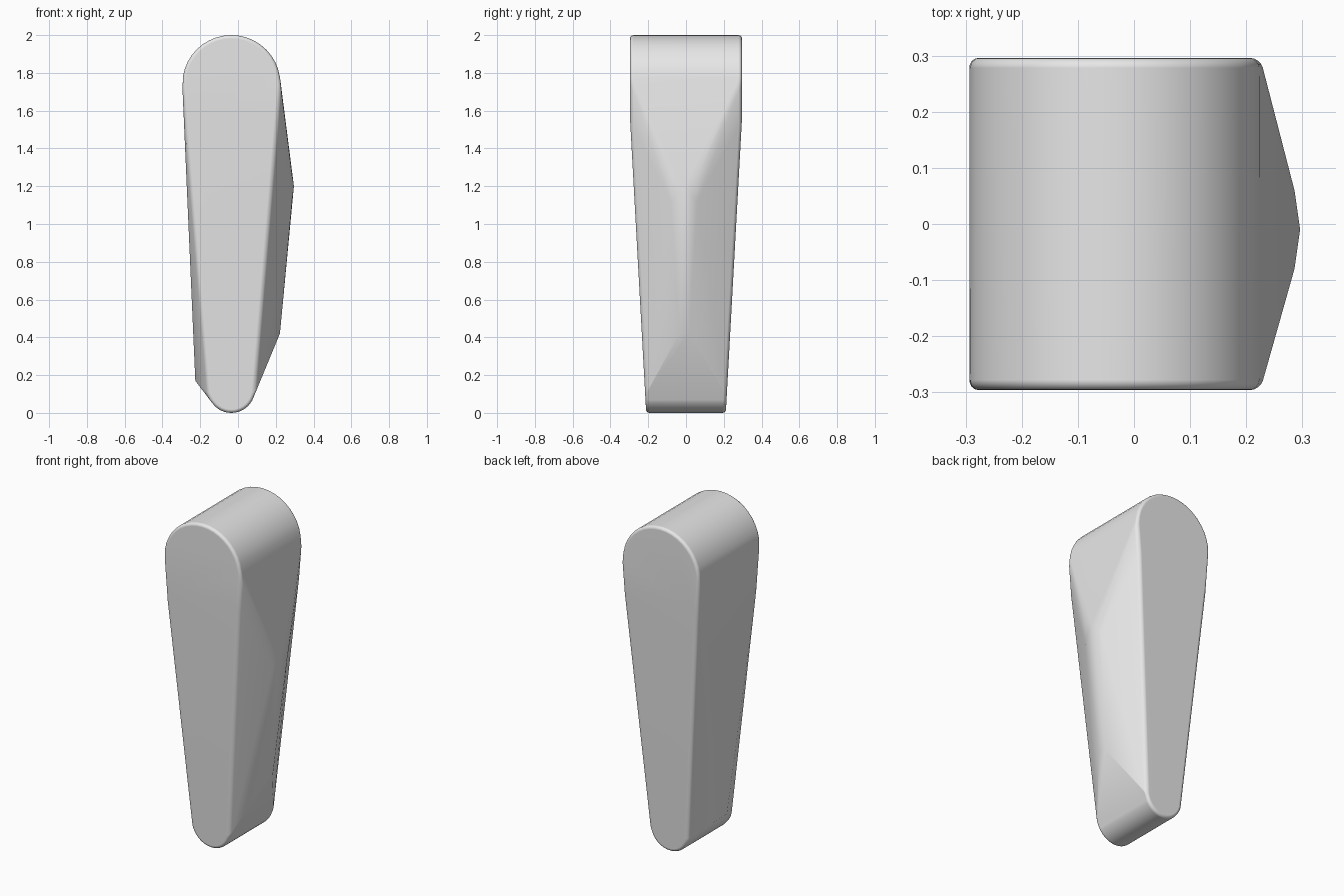
import bpy
import bmesh
from math import sin, cos, pi, radians

cube = bpy.data.objects.get("Cube")
if cube:
    bpy.data.objects.remove(cube, do_unlink=True)

CX = -0.035                    # axis of the rounded end faces
TOP_Z, TOP_R = 1.74, 0.26
LOW_R = 0.125
BEND_Z = 1.55                  # end faces lean inward below this height


def half_depth(z):
    return 0.296 - 0.055 * max(0, BEND_Z - z)


def arc(z, r, start, steps=20):
    return [(CX + r * cos(start + pi * i / steps), z + r * sin(start + pi * i / steps))
            for i in range(steps + 1)]


# Tapered capsule outline, used for both end faces
t = (TOP_Z - BEND_Z) / (TOP_Z - LOW_R)
bend_r = TOP_R + (LOW_R - TOP_R) * t
outline = arc(TOP_Z, TOP_R, 0) + arc(LOW_R, LOW_R, pi)
outline += [(CX + bend_r, BEND_Z), (CX - bend_r, BEND_Z)]
points = [(x, s * half_depth(z), z) for x, z in outline for s in (-1, 1)]

# Ridges swelling from the two long sides: x, half width, z
for x, w, z in [(0.286, 0.07, 1.26), (0.286, 0.07, 1.12),
                (0.222, 0.025, 0.42), (-0.226, 0.06, 0.17)]:
    points += [(x, -0.01 + s * w, z) for s in (-1, 1)]
points.append((0.296, -0.01, 1.2))

# Body skin wrapped around the outlines and ridges
bm = bmesh.new()
for p in points:
    bm.verts.new(p)
hull = bmesh.ops.convex_hull(bm, input=bm.verts)
loose = [v for v in bm.verts if not v.link_faces]
bmesh.ops.delete(bm, geom=loose, context='VERTS')
bmesh.ops.dissolve_limit(bm, angle_limit=radians(0.5), verts=bm.verts, edges=bm.edges)
bmesh.ops.recalc_face_normals(bm, faces=bm.faces)
mesh = bpy.data.meshes.new("body")
bm.to_mesh(mesh)
bm.free()
body = bpy.data.objects.new("body", mesh)
bpy.context.collection.objects.link(body)

# Plain grey material
grey = bpy.data.materials.new("light grey")
grey.use_nodes = True
grey.diffuse_color = (0.8, 0.8, 0.8, 1)
grey.node_tree.nodes["Principled BSDF"].inputs["Base Color"].default_value = (0.8, 0.8, 0.8, 1)
mesh.materials.append(grey)

# Softened rim and smooth shading
bevel = body.modifiers.new("soft_rim", 'BEVEL')
bevel.width = 0.018
bevel.segments = 4
bevel.limit_method = 'ANGLE'
bevel.angle_limit = radians(40)
bpy.context.view_layer.objects.active = body
body.select_set(True)
bpy.ops.object.modifier_apply(modifier=bevel.name)
bpy.ops.object.shade_smooth_by_angle(angle=radians(50))
normals = body.modifiers.new("even_shading", 'WEIGHTED_NORMAL')
normals.keep_sharp = True
